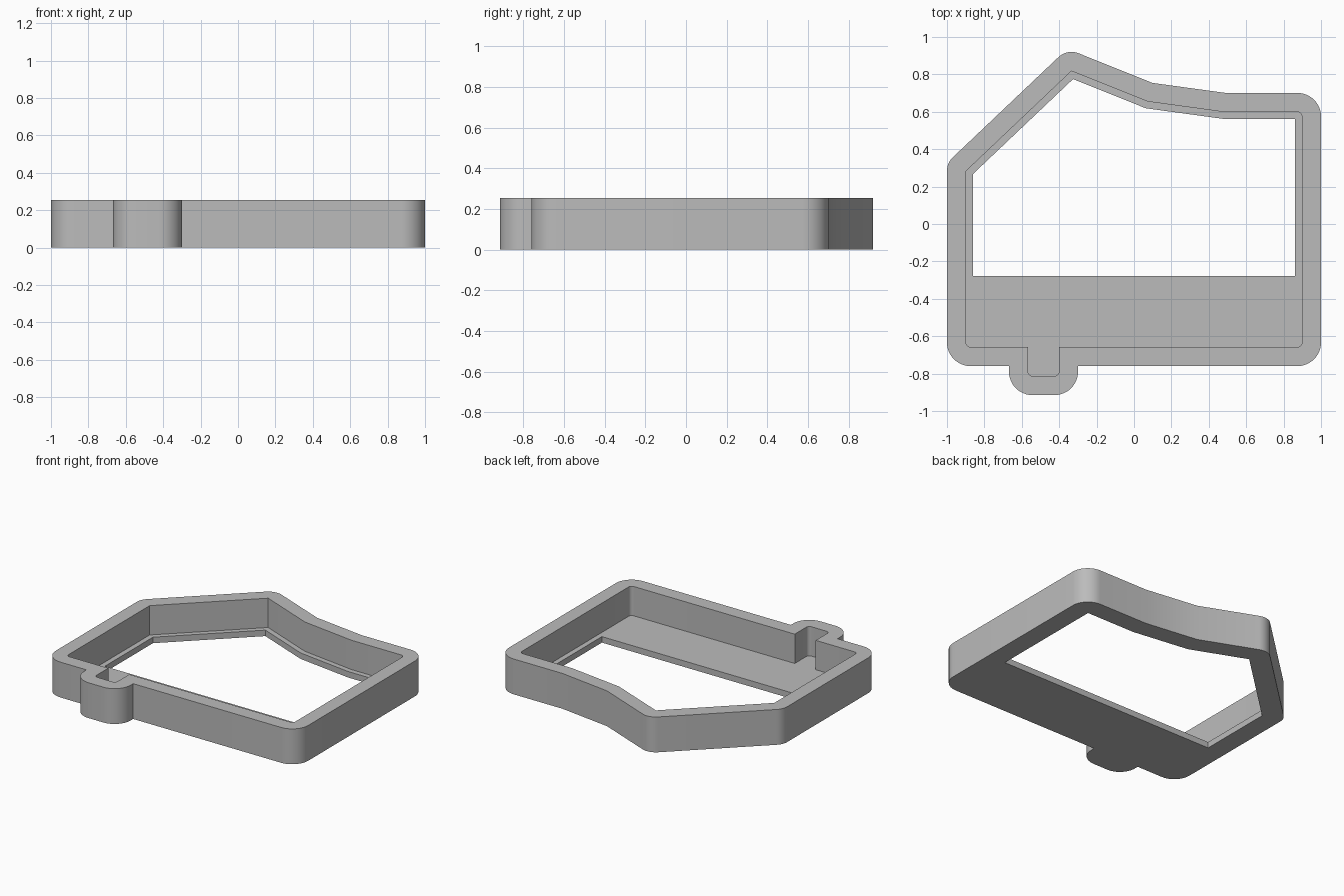
import bpy, bmesh, math
from mathutils import Vector

cube = bpy.data.objects.get("Cube")
if cube:
    bpy.data.objects.remove(cube, do_unlink=True)

HEIGHT, FLOOR, WALL, LIP = 0.253, 0.043, 0.102, 0.037
SOFT, SHARP = 0.025, 0.0

# Inner wall outline, counter-clockwise: x, y, corner radius
INNER = [
    (-0.898, -0.658, SOFT), (-0.567, -0.658, SHARP), (-0.567, -0.813, SOFT),
    (-0.401, -0.813, SOFT), (-0.401, -0.658, SHARP), (0.898, -0.658, SOFT),
    (0.898, 0.599, SOFT), (0.481, 0.599, SHARP), (0.072, 0.655, SHARP),
    (-0.334, 0.818, SHARP), (-0.898, 0.283, SHARP),
]


def corners(outline):
    """Yield each point with its unit directions in and out."""
    pts = [Vector(p[:2]) for p in outline]
    for i, p in enumerate(pts):
        a = (p - pts[i - 1]).normalized()
        b = (pts[(i + 1) % len(pts)] - p).normalized()
        yield p, a, b, outline[i][2]


def offset(outline, d):
    """Mitred offset; convex corners grow their radius with the offset."""
    result = []
    for p, a, b, r in corners(outline):
        na, nb = Vector((a.y, -a.x)), Vector((b.y, -b.x))
        q = p + (na + nb) * d / (1 + na.dot(nb))
        convex = a.x * b.y - a.y * b.x > 0
        result.append((q.x, q.y, max(r + d, 0) if convex else 0))
    return result


def rounded(outline, steps=12):
    """Replace corners that have a radius with arcs."""
    path = []
    for p, a, b, r in corners(outline):
        if r < 0.001:
            path.append(p)
            continue
        turn = a.angle(b)
        start = p - a * r * math.tan(turn / 2)
        normal = Vector((-a.y, a.x))
        for k in range(steps + 1):
            t = turn * k / steps
            path.append(start + a * r * math.sin(t) + normal * r * (1 - math.cos(t)))
    return path


bm = bmesh.new()


def ring(path, z):
    verts = [bm.verts.new((p.x, p.y, z)) for p in path]
    edges = [bm.edges.new((v, verts[(i + 1) % len(verts)])) for i, v in enumerate(verts)]
    return verts, edges


def wall(low, high):
    n = len(low[0])
    for i in range(n):
        j = (i + 1) % n
        bm.faces.new((low[0][i], low[0][j], high[0][j], high[0][i]))


def cap(outside, inside):
    bmesh.ops.triangle_fill(bm, use_beauty=True, edges=outside[1] + inside[1])


# Window follows the inner wall, but stops at a wide shelf in front
without_notch = [INNER[0]] + INNER[5:]
window = [(x, -0.278 if y < -0.5 else y, 0)
          for x, y, r in offset(without_notch, -LIP)]

outer_path = rounded(offset(INNER, WALL))
inner_path = rounded(INNER)
window_path = rounded(window)

outer_low, outer_high = ring(outer_path, 0), ring(outer_path, HEIGHT)
inner_low, inner_high = ring(inner_path, FLOOR), ring(inner_path, HEIGHT)
window_low, window_high = ring(window_path, 0), ring(window_path, FLOOR)

wall(outer_low, outer_high)
wall(inner_low, inner_high)
wall(window_low, window_high)
cap(outer_high, inner_high)     # rim
cap(inner_low, window_high)     # shelf and lip
cap(outer_low, window_low)      # underside
bmesh.ops.recalc_face_normals(bm, faces=bm.faces[:])

mesh = bpy.data.meshes.new("tray_frame")
bm.to_mesh(mesh)
bm.free()
tray = bpy.data.objects.new("tray_frame", mesh)
bpy.context.collection.objects.link(tray)

# Plain grey finish
grey = bpy.data.materials.new("light_grey")
grey.use_nodes = True
colour = (0.5, 0.5, 0.5, 1)
grey.diffuse_color = colour
grey.node_tree.nodes["Principled BSDF"].inputs["Base Color"].default_value = colour
mesh.materials.append(grey)

bpy.ops.object.select_all(action="DESELECT")
tray.select_set(True)
bpy.context.view_layer.objects.active = tray
bpy.ops.object.shade_smooth_by_angle(angle=math.radians(30))
